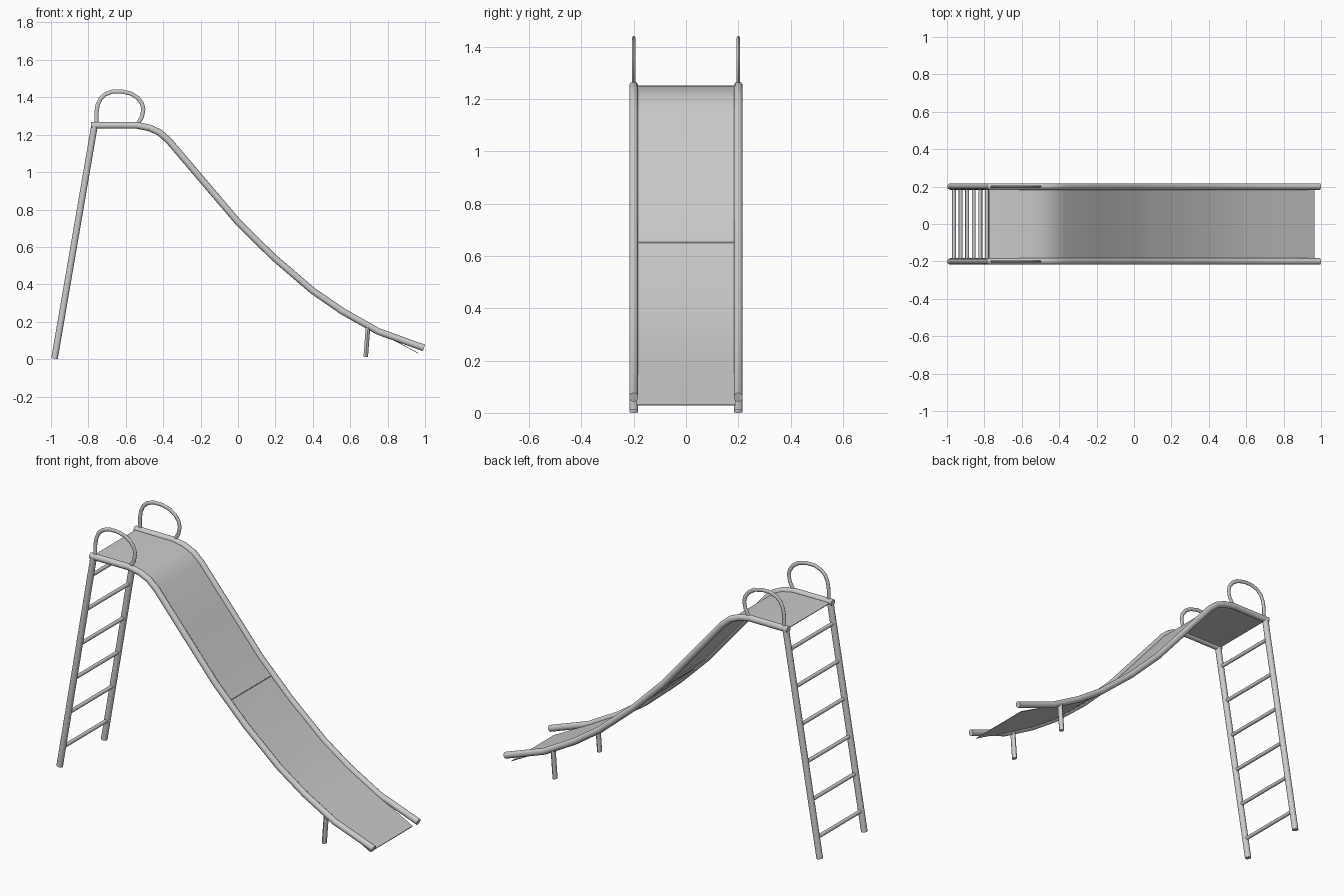
import bpy, bmesh, math
from mathutils import Vector

if "Cube" in bpy.data.objects:
    bpy.data.objects.remove(bpy.data.objects["Cube"])


def finish(bm, name):
    bmesh.ops.recalc_face_normals(bm, faces=bm.faces)
    me = bpy.data.meshes.new(name)
    bm.to_mesh(me)
    bm.free()
    ob = bpy.data.objects.new(name, me)
    bpy.context.collection.objects.link(ob)
    bpy.ops.object.select_all(action='DESELECT')
    bpy.context.view_layer.objects.active = ob
    ob.select_set(True)
    bpy.ops.object.shade_smooth_by_angle(angle=math.radians(35))
    return ob


def tube(name, path, y, rn, ry, sides=16):
    """Capped oval tube along an (x, z) path at constant y."""
    pts = [Vector((x, y, z)) for x, z in path]
    bm = bmesh.new()
    rings = []
    for i, p in enumerate(pts):
        a = (p - pts[i - 1]).normalized() if i else Vector()
        b = (pts[i + 1] - p).normalized() if i < len(pts) - 1 else Vector()
        t = (a + b).normalized()
        n = Vector((-t.z, 0, t.x))
        ring = []
        for k in range(sides):
            ang = 2 * math.pi * k / sides
            ring.append(bm.verts.new(p + n * rn * math.cos(ang)
                                     + Vector((0, ry * math.sin(ang), 0))))
        rings.append(ring)
    for r, s in zip(rings, rings[1:]):
        for k in range(sides):
            j = (k + 1) % sides
            bm.faces.new((r[k], r[j], s[j], s[k]))
    bm.faces.new(rings[0])
    bm.faces.new(rings[-1])
    return finish(bm, name)


def panel(name, path, half, thick):
    """Thin sheet following an (x, z) path."""
    bm = bmesh.new()
    rows = [[bm.verts.new((x, s * half, z + d))
             for s, d in ((-1, 0), (1, 0), (1, -thick), (-1, -thick))] for x, z in path]
    for r, s in zip(rows, rows[1:]):
        for k in range(4):
            j = (k + 1) % 4
            bm.faces.new((r[k], r[j], s[j], s[k]))
    bm.faces.new(rows[0])
    bm.faces.new(rows[-1])
    return finish(bm, name)


upper = [(-0.785, 1.25), (-0.54, 1.25), (-0.475, 1.237), (-0.42, 1.212), (-0.37, 1.168),
         (-0.2, 0.968), (0, 0.733)]
lower = [(0.19, 0.545), (0.4, 0.365), (0.56, 0.255), (0.75, 0.148)]
handle = [(-0.757, 1.25), (-0.757, 1.32), (-0.75, 1.36), (-0.735, 1.393), (-0.71, 1.416),
          (-0.67, 1.431), (-0.62, 1.431), (-0.57, 1.419), (-0.535, 1.396), (-0.513, 1.365),
          (-0.506, 1.335), (-0.514, 1.295), (-0.54, 1.25)]
foot, top = (-0.981, 0.003), (-0.767, 1.25)

# Side tubes, handles, ladder legs and front supports on both sides
for side, y in (("left", -0.2), ("right", 0.2)):
    tube("side_rail_" + side, upper + lower + [(0.994, 0.06)], y, 0.018, 0.017)
    tube("hand_loop_" + side, handle, y, 0.011, 0.007, 12)
    tube("ladder_leg_" + side, [foot, top], y, 0.0175, 0.017)
    tube("front_support_" + side, [(0.683, 0.012), (0.695, 0.17)], y, 0.012, 0.016, 12)

# Sliding surface in two sheets meeting at a seam
panel("upper_slide_sheet", [(-0.775, 1.252)] + upper[1:] + [(0.08, 0.654)], 0.19, 0.004)
panel("lower_slide_sheet", [(0.08, 0.65)] + lower + [(0.965, 0.033)], 0.19, 0.004)

# Ladder rungs
for i in range(6):
    z = 0.115 + 0.204 * i
    x = foot[0] + (top[0] - foot[0]) * (z - foot[1]) / (top[1] - foot[1])
    bpy.ops.mesh.primitive_cylinder_add(vertices=12, radius=0.0105, depth=0.4,
                                        location=(x, 0, z), rotation=(math.pi / 2, 0, 0))
    bpy.context.object.name = "ladder_rung_%d" % (i + 1)
    bpy.ops.object.shade_smooth_by_angle(angle=math.radians(35))
